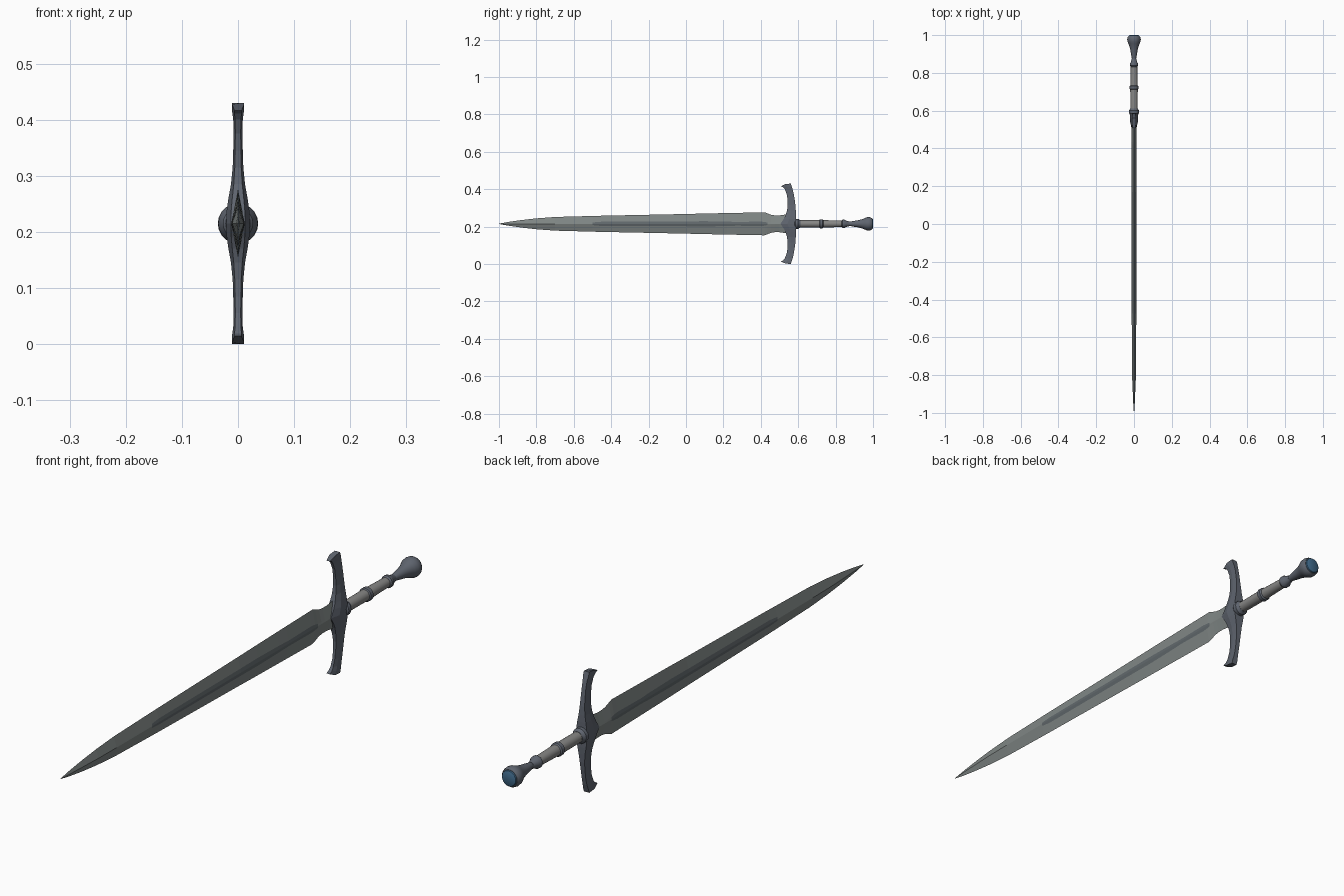
import bpy, bmesh, math

if "Cube" in bpy.data.objects:
    bpy.data.objects.remove(bpy.data.objects["Cube"])

CZ = 0.215  # height of the sword's long axis


def material(name, rgb):
    m = bpy.data.materials.new(name)
    m.diffuse_color = (*rgb, 1)
    m.use_nodes = True
    m.node_tree.nodes["Principled BSDF"].inputs["Base Color"].default_value = m.diffuse_color
    return m


STEEL = material("blade_steel", (0.215, 0.24, 0.235))
SLATE = material("slate_metal", (0.115, 0.13, 0.16))
FULLER = material("dark_fuller", (0.12, 0.14, 0.15))
GRIP = material("grey_grip", (0.24, 0.24, 0.235))
BLUE = material("blue_gem", (0.05, 0.14, 0.25))


def loft(name, rings, mats, pick=None, smooth=None):
    """Skin equal-sized rings of points; pick(station, side) gives the material index."""
    bm = bmesh.new()
    vs = [[bm.verts.new(p) for p in r] for r in rings]
    n = len(rings[0])
    for i in range(len(vs) - 1):
        for k in range(n):
            f = bm.faces.new((vs[i][k], vs[i][(k + 1) % n],
                              vs[i + 1][(k + 1) % n], vs[i + 1][k]))
            f.material_index = pick(i, k) if pick else 0
    bm.faces.new(vs[0])
    bm.faces.new(vs[-1])
    bmesh.ops.recalc_face_normals(bm, faces=bm.faces)
    me = bpy.data.meshes.new(name)
    bm.to_mesh(me)
    bm.free()
    for m in mats:
        me.materials.append(m)
    ob = bpy.data.objects.new(name, me)
    bpy.context.collection.objects.link(ob)
    if smooth:
        bpy.context.view_layer.objects.active = ob
        ob.select_set(True)
        bpy.ops.object.shade_smooth_by_angle(angle=math.radians(smooth))
        ob.select_set(False)
    return ob


def lathe(name, profile, mat, sides=20):
    """Turn a (y, radius) profile around the sword's axis."""
    rings = [[(r * math.cos(2 * math.pi * k / sides), y,
               CZ + r * math.sin(2 * math.pi * k / sides)) for k in range(sides)]
             for y, r in profile]
    return loft(name, rings, [mat], smooth=35)


# Blade: diamond section (y, half width, half thickness, fuller half width)
stations = [(-1.0, .0008, .0006, .0003), (-.95, .010, .004, .003), (-.88, .020, .007, .005),
            (-.80, .029, .0105, .006), (-.70, .0365, .0115, .006), (-.50, .042, .012, .007),
            (-.46, .043, .012, .011), (0.0, .0525, .012, .013), (.10, .055, .012, .014),
            (.22, .0575, .012, .012), (.27, .0585, .012, .010), (.40, .061, .012, .012),
            (.42, .0615, .012, .010), (.435, .056, .012, .007), (.455, .048, .012, .006),
            (.475, .045, .012, .006), (.50, .045, .012, .006), (.54, .051, .012, .006)]
rings = []
for y, w, t, b in stations:
    xb = t * (1 - b / w)
    section = [(0, w), (xb, b), (t, 0), (xb, -b), (0, -w), (-xb, -b), (-t, 0), (-xb, b)]
    rings.append([(x, y, CZ + z) for x, z in section])
loft("blade", rings, [STEEL, FULLER],
     lambda i, k: 1 if 5 <= i <= 12 and k in (1, 2, 5, 6) else 0)

# Crossguard: (height from centre, half depth, blade-side y, grip-side y, slant of tip)
arm = [(0, .021, .505, .588, 0), (.025, .020, .522, .588, 0), (.045, .017, .532, .588, 0),
       (.07, .0125, .540, .587, 0), (.10, .0095, .544, .585, 0), (.13, .0085, .543, .581, 0),
       (.16, .008, .538, .576, 0), (.185, .0085, .528, .570, 0), (.20, .0105, .519, .565, .004),
       (.215, .0105, .507, .560, .014)]
both = [(-d, *r, -1) for d, *r in reversed(arm[1:])] + [(d, *r, 1) for d, *r in arm]
rings = []
for d, h, yf, yb, s, sign in both:
    ym = yf + (yb - yf) * .45
    zf = CZ + d - sign * s
    rings.append([(-h, yb, CZ + d), (h, yb, CZ + d), (h, ym, CZ + d - sign * s * .2),
                  (h * .6, yf, zf), (-h * .6, yf, zf), (-h, ym, CZ + d - sign * s * .2)])
loft("crossguard", rings, [SLATE])

# Grip with its collar and rings
lathe("grip", [(.57, .019), (.72, .020), (.85, .017)], GRIP)
lathe("grip_collar", [(.580, .022), (.586, .027), (.600, .027), (.606, .022), (.612, .020)], SLATE)
lathe("middle_ring", [(.712, .019), (.716, .024), (.730, .024), (.735, .019)], SLATE)
lathe("end_ring", [(.832, .017), (.838, .022), (.848, .022), (.856, .017), (.875, .012)], SLATE)

# Flared pommel and its blue cap
lathe("pommel", [(.868, .011), (.88, .012), (.90, .016), (.92, .019), (.94, .024), (.955, .030),
                 (.967, .035), (.978, .036), (.988, .034), (.994, .030)], SLATE)
lathe("pommel_cap", [(.985, .028), (.994, .0285), (.998, .027), (1.0, .024)], BLUE)
